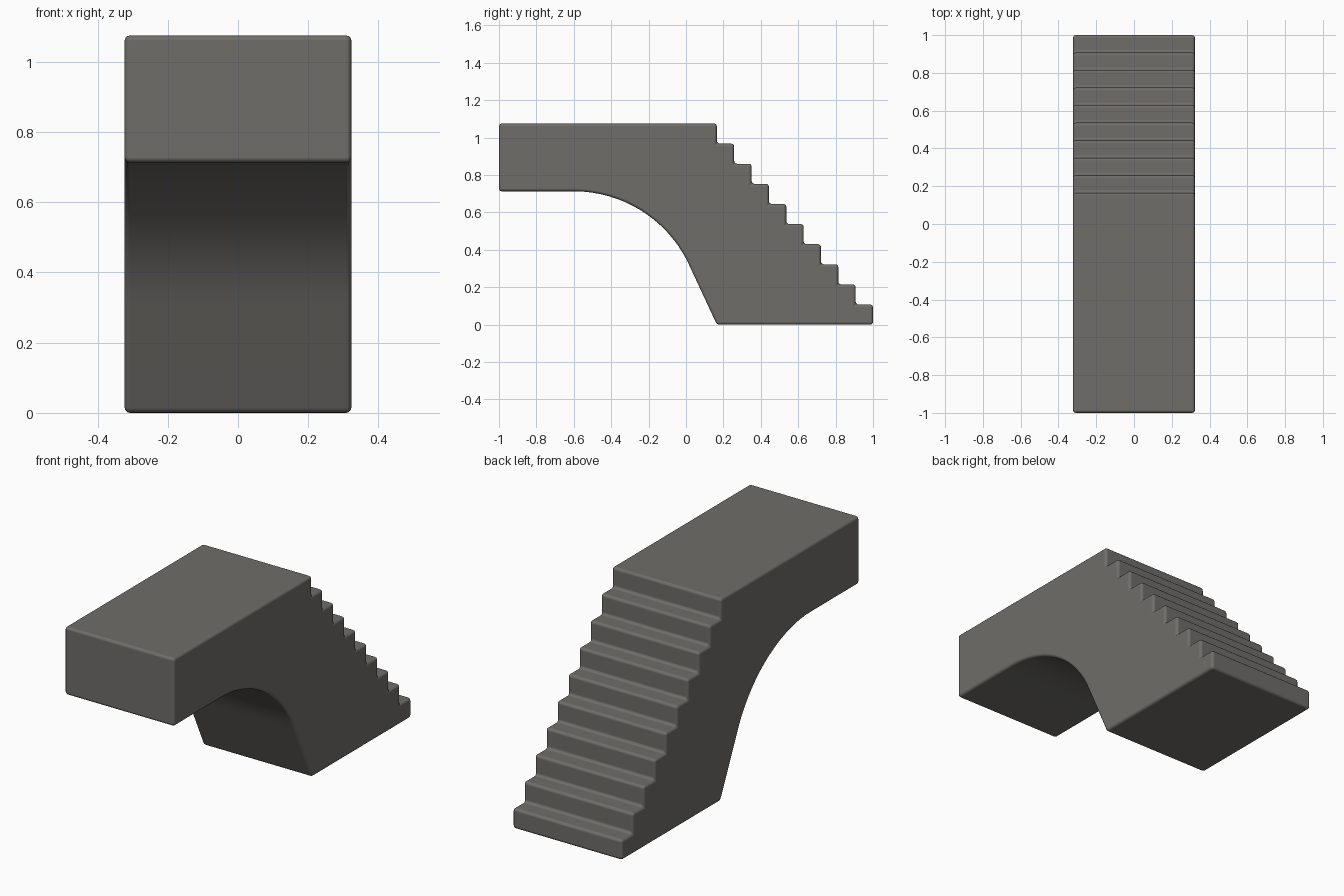
import bpy, bmesh, math

if "Cube" in bpy.data.objects:
    bpy.data.objects.remove(bpy.data.objects["Cube"])

HALF_W, TOP, STEPS = 0.323, 1.075, 10
STAIR_Y = 0.165

# Side profile (y, z): deck, stepped flank, flat foot, arched underside
profile = [(-1.0, TOP)]
rise, tread = TOP / STEPS, (1.0 - STAIR_Y) / (STEPS - 1)
for i in range(STEPS):
    y = STAIR_Y + i * tread
    profile.append((y, TOP - i * rise))
    profile.append((y, TOP - (i + 1) * rise))
profile.append((STAIR_Y, 0.0))
R, CY, SOFFIT = 0.68, -0.6, 0.713
for i in range(18):
    a = math.radians(66.5) * (1 - i / 17)
    profile.append((CY + R * math.sin(a), SOFFIT - R + R * math.cos(a)))
profile.append((-1.0, SOFFIT))

# Extrude the profile across the width
bm = bmesh.new()
side = bm.faces.new([bm.verts.new((-HALF_W, y, z)) for y, z in profile])
ext = bmesh.ops.extrude_face_region(bm, geom=[side])
moved = [v for v in ext["geom"] if isinstance(v, bmesh.types.BMVert)]
bmesh.ops.translate(bm, verts=moved, vec=(2 * HALF_W, 0, 0))
bmesh.ops.recalc_face_normals(bm, faces=bm.faces)
mesh = bpy.data.meshes.new("half_bridge_stairs")
bm.to_mesh(mesh)
bm.free()
stairs = bpy.data.objects.new("half_bridge_stairs", mesh)
bpy.context.collection.objects.link(stairs)

# Stone colour
stone = bpy.data.materials.new("grey stone")
stone.diffuse_color = (0.16, 0.153, 0.142, 1)
stone.use_nodes = True
stone.node_tree.nodes["Principled BSDF"].inputs["Base Color"].default_value = stone.diffuse_color
mesh.materials.append(stone)

# Smooth shading, softly rounded edges
bpy.context.view_layer.objects.active = stairs
stairs.select_set(True)
bpy.ops.object.shade_smooth()
bevel = stairs.modifiers.new("rounded_edges", 'BEVEL')
bevel.width = 0.015
bevel.segments = 3
bevel.limit_method = 'ANGLE'
bevel.angle_limit = math.radians(20)
bevel.harden_normals = True
